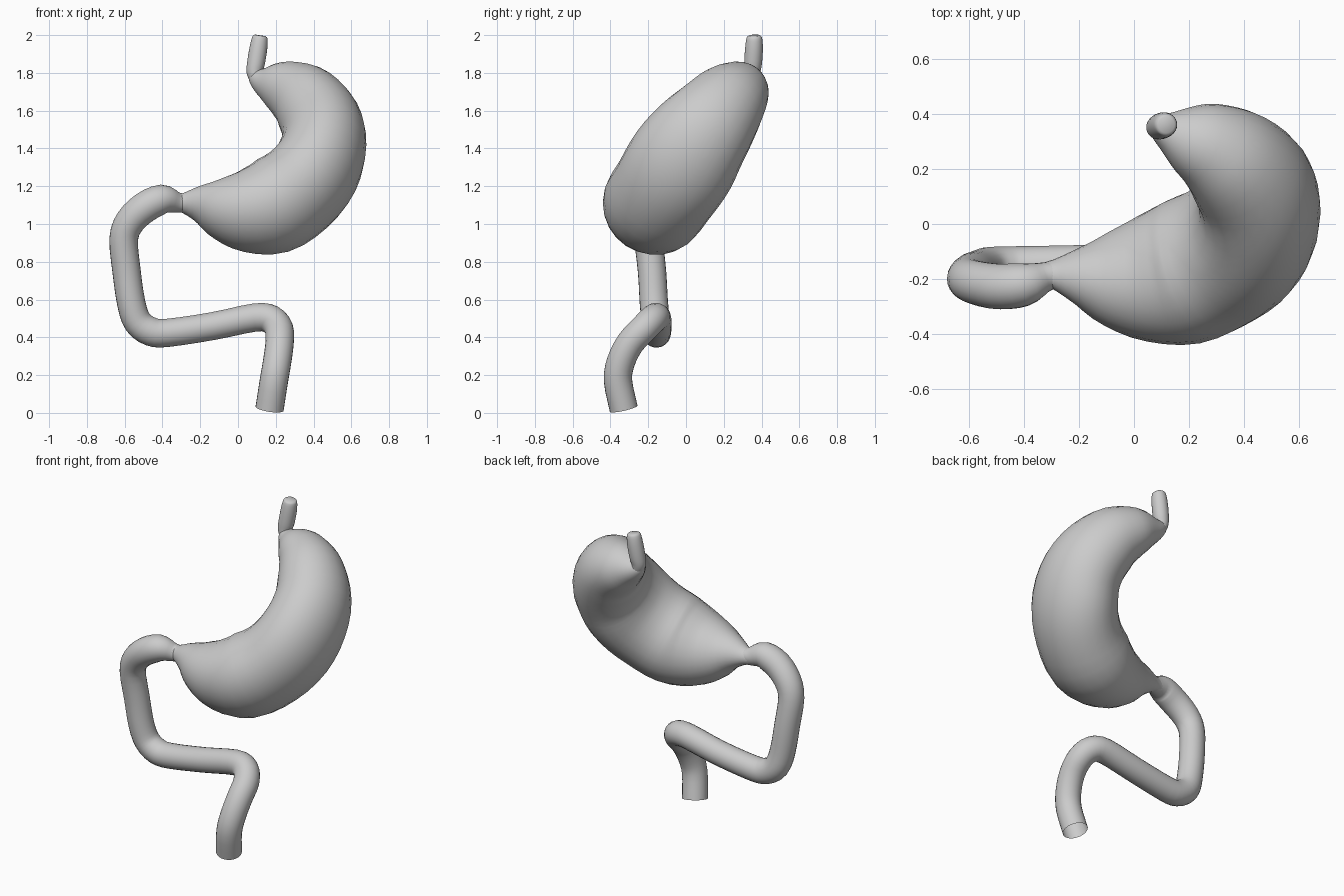
import bpy, bmesh, math
from mathutils import Vector

SIDES = 24


def spline(pts, steps):
    """Catmull-Rom through (x, y, z, radius) points."""
    p = [Vector(q) for q in pts]
    p = [2 * p[0] - p[1]] + p + [2 * p[-1] - p[-2]]
    out = []
    for i in range(1, len(p) - 2):
        a, b, c, d = p[i - 1:i + 3]
        for s in range(steps):
            t = s / steps
            out.append(0.5 * (2 * b + (c - a) * t + (2 * a - 5 * b + 4 * c - d) * t * t
                              + (3 * b - a - 3 * c + d) * t ** 3))
    out.append(p[-2])
    return out


def tube(name, pts, steps=3, cap_start=False, plane=None, depth=None):
    """Sweep a circle of varying radius along a smooth path.
    With a plane normal given, depth(z) stretches the section along it."""
    path = spline(pts, steps)
    bm = bmesh.new()
    rings, normal, last = [], Vector((0, 1, 0)), None
    for i, q in enumerate(path):
        tan = (path[min(i + 1, len(path) - 1)].to_3d()
               - path[max(i - 1, 0)].to_3d()).normalized()
        if plane:
            normal = Vector(plane)
        elif last:
            normal = last.rotation_difference(tan) @ normal
        normal = (normal - tan * normal.dot(tan)).normalized()
        side, last = tan.cross(normal), tan
        stretch = depth(q.z) if depth else 1
        ring = []
        for k in range(SIDES):
            a = 2 * math.pi * k / SIDES
            ring.append(bm.verts.new(q.to_3d() + q.w * (stretch * math.cos(a) * normal
                                                        + math.sin(a) * side)))
        rings.append(ring)
    for r0, r1 in zip(rings, rings[1:]):
        for k in range(SIDES):
            j = (k + 1) % SIDES
            bm.faces.new((r0[k], r0[j], r1[j], r1[k]))
    if cap_start:
        bm.faces.new(rings[0][::-1])
    bmesh.ops.recalc_face_normals(bm, faces=bm.faces)
    me = bpy.data.meshes.new(name)
    bm.to_mesh(me)
    bm.free()
    ob = bpy.data.objects.new(name, me)
    bpy.context.collection.objects.link(ob)
    bpy.ops.object.select_all(action='DESELECT')
    ob.select_set(True)
    bpy.context.view_layer.objects.active = ob
    bpy.ops.object.shade_smooth_by_angle(angle=math.radians(50))
    return ob


# Oesophagus: short thin tube with a rounded tip
tube("oesophagus", [
    (0.118, 0.362, 1.998, 0.03), (0.116, 0.362, 1.985, 0.041), (0.108, 0.36, 1.93, 0.047),
    (0.095, 0.355, 1.85, 0.047), (0.088, 0.35, 1.80, 0.042), (0.11, 0.345, 1.76, 0.04)],
    cap_start=True)

# Stomach: bean-shaped pouch, deepest at the middle, narrowing to the pylorus
tube("stomach", [
    (0.07, 0.355, 1.79, 0.02), (0.085, 0.35, 1.78, 0.04), (0.13, 0.335, 1.757, 0.075),
    (0.20, 0.31, 1.735, 0.125), (0.275, 0.28, 1.705, 0.16), (0.36, 0.225, 1.65, 0.193),
    (0.435, 0.14, 1.545, 0.215), (0.455, 0.05, 1.43, 0.225), (0.415, -0.04, 1.295, 0.235),
    (0.32, -0.115, 1.18, 0.243), (0.18, -0.175, 1.095, 0.25), (0.03, -0.20, 1.072, 0.215),
    (-0.10, -0.20, 1.085, 0.16), (-0.20, -0.19, 1.105, 0.10), (-0.295, -0.185, 1.112, 0.05),
    (-0.33, -0.195, 1.116, 0.05)], cap_start=True, plane=(0, 0.83, -0.55),
    depth=lambda z: 1.05 + 0.2 * math.exp(-((z - 1.35) / 0.22) ** 2))

# Duodenum: bulb, descending part, horizontal part and final downward bend (open end)
tube("duodenum", [
    (-0.26, -0.187, 1.11, 0.045), (-0.295, -0.187, 1.112, 0.05), (-0.33, -0.195, 1.116, 0.056),
    (-0.40, -0.22, 1.13, 0.079),
    (-0.49, -0.228, 1.09, 0.083), (-0.57, -0.215, 1.015, 0.08), (-0.605, -0.20, 0.92, 0.076),
    (-0.59, -0.18, 0.75, 0.075), (-0.565, -0.17, 0.58, 0.075), (-0.53, -0.16, 0.48, 0.076),
    (-0.46, -0.158, 0.43, 0.077), (-0.37, -0.155, 0.424, 0.075), (-0.13, -0.15, 0.46, 0.074),
    (0.09, -0.155, 0.505, 0.075), (0.175, -0.175, 0.495, 0.076), (0.217, -0.225, 0.445, 0.076),
    (0.22, -0.295, 0.37, 0.075), (0.207, -0.345, 0.27, 0.075), (0.19, -0.36, 0.17, 0.075),
    (0.167, -0.33, 0.022, 0.075)])
